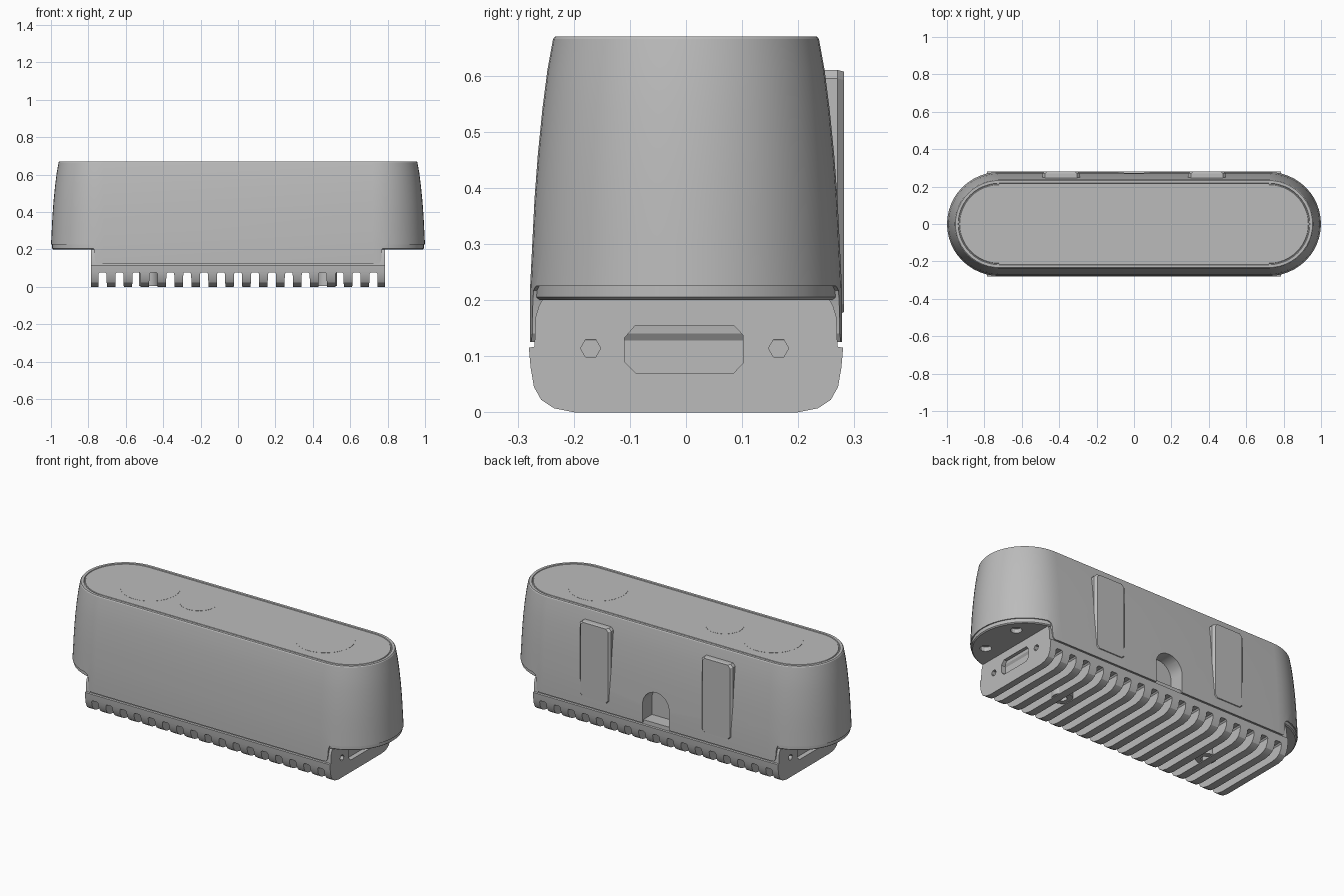
import bpy, bmesh, math
from mathutils import Vector

cube = bpy.data.objects.get("Cube")
if cube:
    bpy.data.objects.remove(cube, do_unlink=True)

grey = bpy.data.materials.new("neutral grey")
grey.use_nodes = True
COLOUR = (0.5, 0.5, 0.5, 1)
grey.diffuse_color = COLOUR
grey.node_tree.nodes["Principled BSDF"].inputs["Base Color"].default_value = COLOUR

HALF = 0.72    # half length of the straight sides
RADIUS = 0.278


def finish(name, bm):
    bmesh.ops.recalc_face_normals(bm, faces=bm.faces)
    mesh = bpy.data.meshes.new(name)
    bm.to_mesh(mesh)
    bm.free()
    mesh.materials.append(grey)
    obj = bpy.data.objects.new(name, mesh)
    bpy.context.collection.objects.link(obj)
    return obj


def loft(bm, rings):
    """Skin a list of equal rings of points and cap both ends."""
    loops = [[bm.verts.new(p) for p in ring] for ring in rings]
    n = len(loops[0])
    for low, high in zip(loops, loops[1:]):
        for i in range(n):
            j = (i + 1) % n
            bm.faces.new((low[i], low[j], high[j], high[i]))
    bm.faces.new(loops[0])
    bm.faces.new(loops[-1])


def prism(bm, points, axis, a, b):
    """Extrude a 2D outline from a to b along the x, y or z axis."""
    def place(p, t):
        q = list(p)
        q.insert("xyz".index(axis), t)
        return Vector(q)
    loft(bm, [[place(p, t) for p in points] for t in (a, b)])


def rect(x0, x1, y0, y1):
    return [(x0, y0), (x1, y0), (x1, y1), (x0, y1)]


def circle(cx, cy, r, n):
    return [(cx + r * math.cos(math.tau * i / n), cy + r * math.sin(math.tau * i / n))
            for i in range(n)]


def stadium(z, inset, n=24):
    r = RADIUS - inset
    ring = []
    for side, start in ((1, -math.pi / 2), (-1, math.pi / 2)):
        for i in range(n + 1):
            a = start + math.pi * i / n
            ring.append((side * HALF + (r + 0.002) * math.cos(a), r * math.sin(a), z))
    return ring


def arch(base, half=0.085, spring=0.235, n=14):
    top = [(half * math.cos(math.pi * i / n), spring + half * math.sin(math.pi * i / n))
           for i in range(n + 1)]
    return [(half, base)] + top + [(-half, base)]


def cut(obj, bm):
    """Subtract the closed shapes in bm from the object."""
    cutter = finish("cutter", bm)
    cutter.hide_render = True
    mod = obj.modifiers.new("cut", 'BOOLEAN')
    mod.operation, mod.solver, mod.object = 'DIFFERENCE', 'EXACT', cutter
    dg = bpy.context.evaluated_depsgraph_get()
    result = bpy.data.meshes.new_from_object(obj.evaluated_get(dg))
    obj.modifiers.clear()
    obj.data = result
    bpy.data.objects.remove(cutter, do_unlink=True)


def smooth(obj, angle=25):
    bpy.ops.object.select_all(action='DESELECT')
    obj.select_set(True)
    bpy.context.view_layer.objects.active = obj
    bpy.ops.object.shade_smooth_by_angle(angle=math.radians(angle))


# Tapered outer shell, with a shallow recessed lid inside the rim
bm = bmesh.new()
profile = [(0.125, 0), (0.22, 0.0), (0.3, 0.004), (0.38, 0.008), (0.46, 0.014),
           (0.54, 0.022), (0.61, 0.031), (0.665, 0.041), (0.67, 0.045),
           (0.67, 0.06), (0.666, 0.062), (0.666, 0.066), (0.669, 0.068)]
loft(bm, [stadium(z, inset) for z, inset in profile])
shell = finish("outer_shell", bm)

# Stepped ends of the shell, and the arched cable opening at the back
bm = bmesh.new()
for s in (1, -1):
    step = [(0.755, 0.05), (0.755, 0.125), (0.765, 0.14), (0.77, 0.2), (0.777, 0.217),
            (0.795, 0.225), (1.2, 0.225), (1.2, 0.05)]
    prism(bm, [(s * x, z) for x, z in step], "y", -0.5, 0.5)
cut(shell, bm)
bm = bmesh.new()
prism(bm, arch(0.1), "y", 0.19, 0.4)
cut(shell, bm)
smooth(shell)

# Overhanging end plates with screw holes underneath
bm = bmesh.new()
loft(bm, [stadium(0.2, 0.012), stadium(0.205, 0.006), stadium(0.235, 0.006)])
plate = finish("end_plates", bm)
bm = bmesh.new()
for x in (-0.88, 0.88):
    for y in (-0.12, 0.12):
        prism(bm, circle(x, y, 0.03, 12), "z", 0.15, 0.225)
prism(bm, arch(0.1), "y", 0.19, 0.4)
cut(plate, bm)
smooth(plate)

# Heat sink block with rounded lower edges
bm = bmesh.new()
half = [(0.2, 0), (0.235, 0.007), (0.258, 0.022), (0.271, 0.045), (0.277, 0.08),
        (0.28, 0.115), (0.27, 0.117), (0.268, 0.17), (0.262, 0.19), (0.25, 0.21)]
prism(bm, half + [(-y, z) for y, z in reversed(half)], "x", -0.785, 0.785)
sink = finish("heat_sink", bm)

# Cooling slots across the heat sink
bm = bmesh.new()
for i in range(-8, 9):
    x = i * 0.0905
    prism(bm, [(x - 0.024, -0.05), (x + 0.024, -0.05), (x + 0.021, 0.07),
               (x + 0.014, 0.077), (x - 0.014, 0.077), (x - 0.021, 0.07)], "y", -0.5, 0.5)
cut(sink, bm)

# Connector recess and screw holes on both ends, cable ledge at the back
bm = bmesh.new()
port = [(-0.09, 0.07), (0.085, 0.07), (0.102, 0.088), (0.102, 0.137),
        (0.085, 0.155), (-0.09, 0.155), (-0.11, 0.132), (-0.11, 0.09)]
for s in (1, -1):
    prism(bm, port, "x", s * 0.757, s * 0.9)
    for y in (-0.17, 0.165):
        prism(bm, circle(y, 0.114, 0.018, 6), "x", s * 0.757, s * 0.9)
prism(bm, arch(0.14), "y", 0.19, 0.4)
cut(sink, bm)
smooth(sink)

# Screw bosses between the fins
for name, x in (("left_boss", 0.475), ("right_boss", -0.475)):
    bm = bmesh.new()
    prism(bm, circle(x, 0, 0.055, 20), "z", 0.004, 0.1)
    boss = finish(name, bm)
    bm = bmesh.new()
    prism(bm, circle(x, 0, 0.025, 12), "z", -0.05, 0.06)
    cut(boss, bm)
    smooth(boss)

# Chamfered mounting pads on the back
for name, x in (("left_pad", 0.39), ("right_pad", -0.39)):
    bm = bmesh.new()
    rings = []
    for y, d in ((0.21, 0), (0.27, 0), (0.282, 0.012)):
        x0, x1, z0, z1 = x - 0.1 + d, x + 0.1 - d, 0.173 + d / 2, 0.61 - d / 4
        c = 0.015
        outline = [(x0, z0 + c), (x0 + c, z0), (x1 - c, z0), (x1, z0 + c),
                   (x1, z1 - c), (x1 - c, z1), (x0 + c, z1), (x0, z1 - c)]
        rings.append([(px, y, pz) for px, pz in outline])
    loft(bm, rings)
    finish(name, bm)

# Barely raised round covers on the lid
for name, x, r in (("left_cover", 0.56, 0.157), ("right_cover", -0.56, 0.157),
                   ("small_cover", -0.25, 0.1)):
    bm = bmesh.new()
    prism(bm, circle(x, 0, r, 48), "z", 0.665, 0.6698)
    finish(name, bm)
